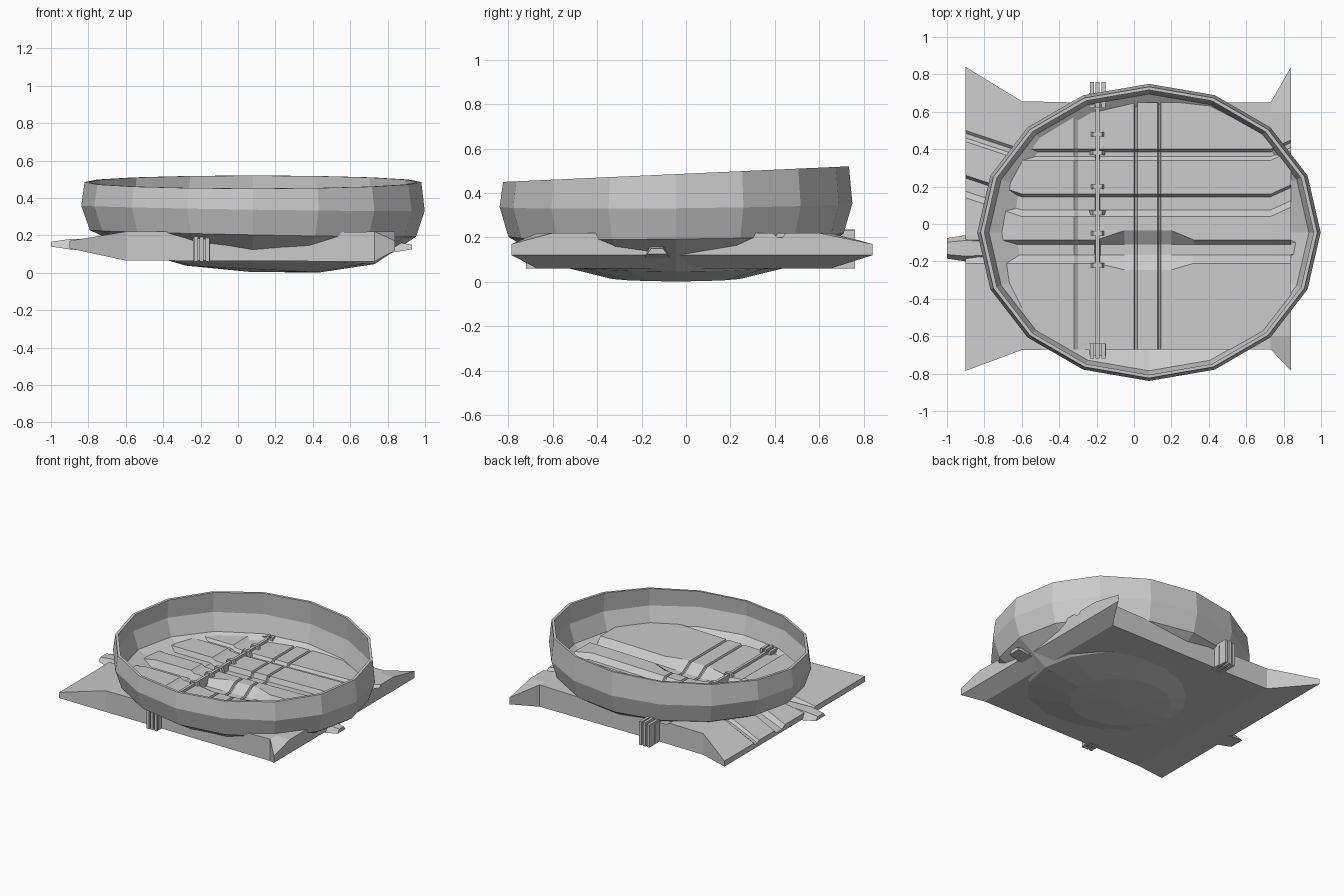
import bpy, bmesh, math

if "Cube" in bpy.data.objects:
    bpy.data.objects.remove(bpy.data.objects["Cube"])


def make(name, verts, faces):
    me = bpy.data.meshes.new(name)
    me.from_pydata(verts, [], faces)
    bm = bmesh.new()
    bm.from_mesh(me)
    bmesh.ops.remove_doubles(bm, verts=bm.verts, dist=1e-5)
    bmesh.ops.recalc_face_normals(bm, faces=bm.faces)
    bm.to_mesh(me)
    bm.free()
    ob = bpy.data.objects.new(name, me)
    bpy.context.collection.objects.link(ob)
    return ob


def prism(name, prof, a, b):
    """Extrude an (x, z) profile from y=a to y=b."""
    n = len(prof)
    v = [(p[0], t, p[1]) for t in (a, b) for p in prof]
    f = [list(range(n)), list(range(n, 2 * n))]
    f += [[i, (i + 1) % n, n + (i + 1) % n, n + i] for i in range(n)]
    return make(name, v, f)


def lerp(table, t):
    for (a, va), (b, vb) in zip(table, table[1:]):
        if t <= b:
            return va + (vb - va) * max(0, (t - a) / (b - a))
    return table[-1][1]


# Thin faceted oval bowl: rings of radius, height, x slope, y slope
N = 16
outer = [(.36, .02, -.05, 0), (.65, .085, -.06, 0), (.872, .21, -.02, .01),
         (.918, .345, -.015, .01), (.9, .485, 0, .045)]
inner = [(.88, .485, 0, .045), (.898, .345, -.015, .01), (.855, .218, -.02, .01),
         (.645, .096, -.06, 0), (.355, .03, -.05, 0)]
verts, faces = [(.08, -.04, .003)], []
for r, z, sx, sy in outer + inner:
    for i in range(N):
        a = 2 * math.pi * i / N
        x, y = r * math.cos(a), .865 * r * math.sin(a)
        verts.append((.08 + x, -.045 + y, z + sx * x + sy * y))
verts.append((.08, -.04, .02))
K = len(outer + inner)
for i in range(N):
    j = (i + 1) % N
    faces.append((0, 1 + i, 1 + j))
    faces.append((len(verts) - 1, 1 + (K - 1) * N + i, 1 + (K - 1) * N + j))
    for k in range(K - 1):
        faces.append((1 + k * N + i, 1 + k * N + j, 1 + (k + 1) * N + j, 1 + (k + 1) * N + i))
make("bowl", verts, faces)

# Base plate: high floor with sunken channels and flared, pointed corners
xs = [-.9, -.6, -.32, -.3, -.2, -.05, 0, .005, .015, .02, .125, .13, .14, .145, .2, .32, .73, .84]
rows = [(-.67, 0), (-.6, 0), (-.21, 0), (-.165, .05), (-.11, .05), (-.085, 0), (.04, 0), (.075, .035), (.145, .035),
        (.16, 0), (.34, 0), (.36, .02), (.385, .02), (.4, 0), (.6, 0), (.65, 0)]
top = [(-.9, .17), (-.6, .22), (-.32, .22), (-.3, .205), (-.2, .2), (.73, .22), (.84, .22)]
under = [(-.9, .13), (-.6, .065), (.73, .06), (.84, .12)]
front = [(-.9, -.785), (-.59, -.67), (.73, -.67), (.84, -.785)]
back = [(-.9, .84), (-.59, .65), (.73, .65), (.84, .84)]
widen = [(-.2, 0), (-.05, 1), (.2, 1), (.32, 0)]          # centre bulge of the main channel
sweep = [(-.9, .1), (-.6, 0), (.73, 0), (.84, .05)]        # channels bend back over the wings
verts, faces = [], []
nx, ny = len(xs), len(rows)
for side in (0, 1):
    for x in xs:
        for j, (y, d) in enumerate(rows):
            z = lerp(top, x) - d * (.6 if x == -.9 else 1)
            if j == 0 or j == ny - 1:
                y = lerp(front if j == 0 else back, x)
                z = .17 if x > .8 else z
            elif 0 < y < .6:
                y += lerp(sweep, x)
            elif j in (2, 5):
                y += (-.035 if j == 2 else .05) * lerp(widen, x)
            if x in (.005, .015, .13, .14):                # narrow lengthwise grooves
                z -= .015
            verts.append((x, y, z if side else lerp(under, x)))
idx = lambda s, i, j: s * nx * ny + i * ny + j
for i in range(nx - 1):
    for s in (0, 1):
        for j in range(ny - 1):
            faces.append((idx(s, i, j), idx(s, i + 1, j), idx(s, i + 1, j + 1), idx(s, i, j + 1)))
    for j in (0, ny - 1):
        faces.append((idx(0, i, j), idx(0, i + 1, j), idx(1, i + 1, j), idx(1, i, j)))
for j in range(ny - 1):
    for i in (0, nx - 1):
        faces.append((idx(0, i, j), idx(0, i, j + 1), idx(1, i, j + 1), idx(1, i, j)))
make("base_plate", verts, faces)

# Tapered fins at both ends of the main channel
for name, stations in {
        "left_fin": [(-1, .055, .14, .165), (-.9, .07, .125, .18), (-.72, .055, .11, .18)],
        "right_fin": [(.74, .055, .1, .165), (.84, .055, .11, .165), (.93, .045, .125, .15)]}.items():
    verts, faces = [], [(0, 1, 2, 3), (8, 9, 10, 11)]
    for x, w, z0, z1 in stations:
        verts += [(x, -.13 - w, z0), (x, -.13 + w, z0), (x, -.13 + w * .6, z1), (x, -.13 - w * .6, z1)]
    for k in (0, 4):
        for i in range(4):
            j = (i + 1) % 4
            faces.append((k + i, k + j, k + 4 + j, k + 4 + i))
    make(name, verts, faces)

# Pipe run along the plate, ending in upright ribbed blocks
prism("pipe_run", [(-.21, .15), (-.18, .15), (-.185, .218), (-.205, .218)], -.68, .66)
for side, (a, b) in {"front": (-.72, -.64), "back": (.62, .76)}.items():
    for k, (x, z) in enumerate([(-.225, .225), (-.195, .235), (-.163, .232)]):
        prism(f"{side}_rib_{k}", [(x - .01, .06), (x + .01, .06), (x + .01, z), (x - .01, z)], a, b)
    prism(f"{side}_rib_core", [(-.24, .065), (-.15, .065), (-.15, .21), (-.24, .21)],
          a + .015, b - (.06 if side == "back" else 0))

# Small clamps on the pipe run
for k, y in enumerate([-.22, -.05, .06, .2, .38, .48]):
    prism(f"pipe_clamp_{k}", [(-.24, .17), (-.15, .17), (-.17, .225), (-.22, .225)], y - .012, y + .012)
